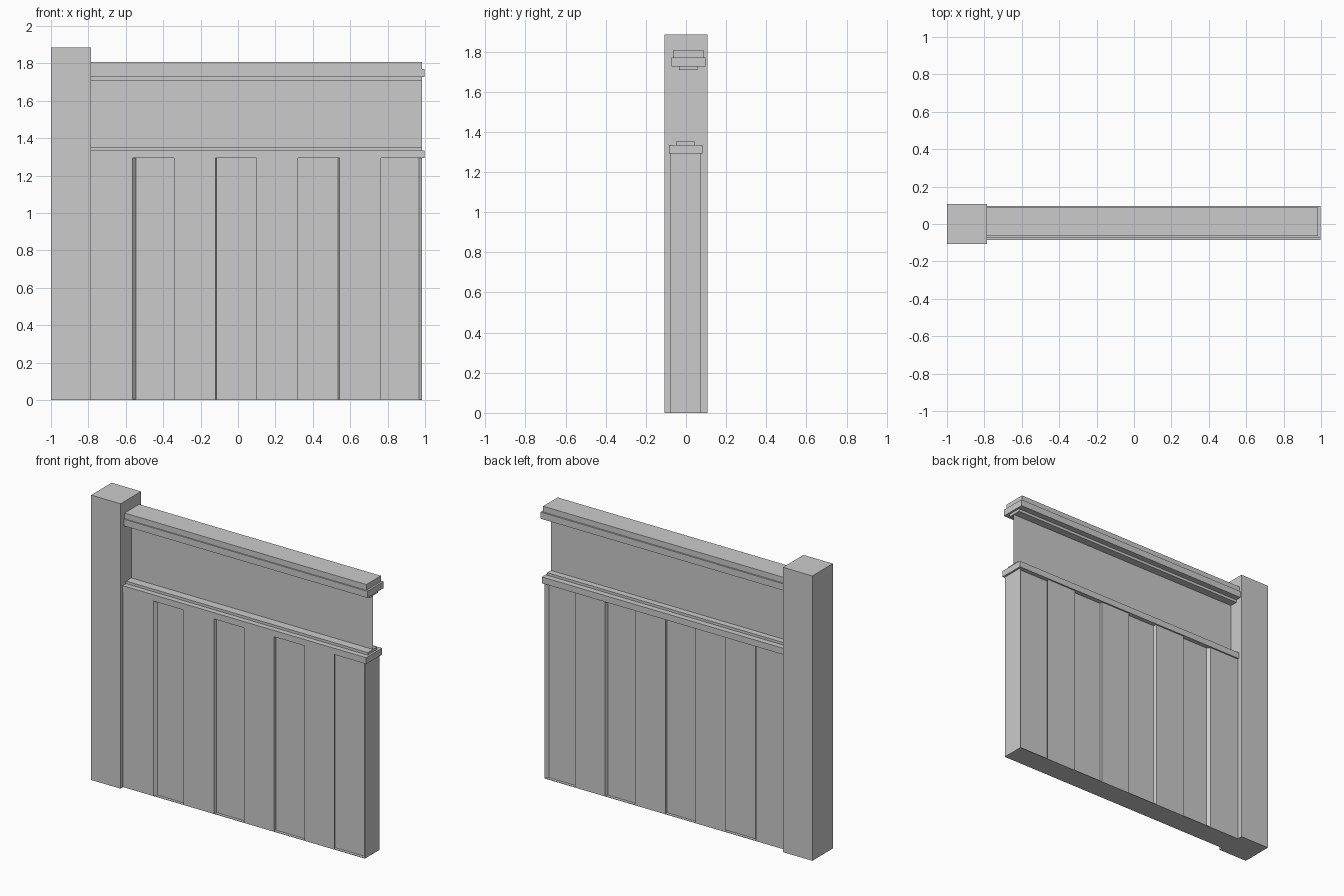
import bpy, bmesh

if "Cube" in bpy.data.objects:
    bpy.data.objects.remove(bpy.data.objects["Cube"])

X0, X1 = -0.785, 0.985          # wall span, from post to free end


def mesh_object(name, bm):
    bmesh.ops.recalc_face_normals(bm, faces=bm.faces)
    me = bpy.data.meshes.new(name)
    bm.to_mesh(me)
    bm.free()
    ob = bpy.data.objects.new(name, me)
    bpy.context.collection.objects.link(ob)
    return ob


def prism(name, outline, z0, z1):
    bm = bmesh.new()
    base = bm.faces.new([bm.verts.new((x, y, z0)) for x, y in outline])
    if z1 > z0:
        ext = bmesh.ops.extrude_face_region(bm, geom=[base], use_keep_orig=True)
        verts = [g for g in ext["geom"] if isinstance(g, bmesh.types.BMVert)]
        bmesh.ops.translate(bm, verts=verts, vec=(0, 0, z1 - z0))
    return mesh_object(name, bm)


def box(name, x0, x1, y0, y1, z0, z1):
    return prism(name, [(x0, y0), (x1, y0), (x1, y1), (x0, y1)], z0, z1)


# End post
box("post", -1.0, X0, -0.107, 0.107, 0, 1.885)

# Plank wall: every second plank is recessed on both sides, the recessed
# faces being shrunk slightly along the wall
YF, YB, DEPTH, SHRINK = -0.08, 0.072, 0.02, 0.977
step = (X1 - X0) / 8
edges = [X0 + step * i for i in range(9)]
mid = sum(edges[1:]) / 8


def side(y, inward):
    pts = [(X0, y)]
    for i in range(1, 8, 2):
        a, b = edges[i], edges[i + 1]
        pts += [(a, y),
                (mid + (a - mid) * SHRINK, y + inward),
                (mid + (b - mid) * SHRINK, y + inward),
                (b, y)]
    return pts


prism("plank_wall", side(YF, DEPTH) + side(YB, -DEPTH)[::-1], 0.002, 1.294)
box("wall_foot", X0, X1, YF, YB, 0, 0.003)

# Thin upper panel
bm = bmesh.new()
bm.faces.new([bm.verts.new(p) for p in (
    (X0, 0.005, 1.34), (X1, 0.005, 1.34), (X1, 0.005, 1.72), (X0, 0.005, 1.72))])
mesh_object("upper_panel", bm)

# Stepped rails: name, right end, y range, z range
for name, x1, y0, y1, z0, z1 in (
        ("lower_rail", 0.998, -0.085, 0.082, 1.293, 1.335),
        ("lower_rail_step", X1, -0.05, 0.045, 1.335, 1.352),
        ("top_rail_step", X1, -0.035, 0.057, 1.708, 1.726),
        ("top_rail", 0.998, -0.073, 0.097, 1.726, 1.77),
        ("top_rail_cap", X1, -0.065, 0.087, 1.77, 1.808)):
    box(name, X0, x1, y0, y1, z0, z1)
